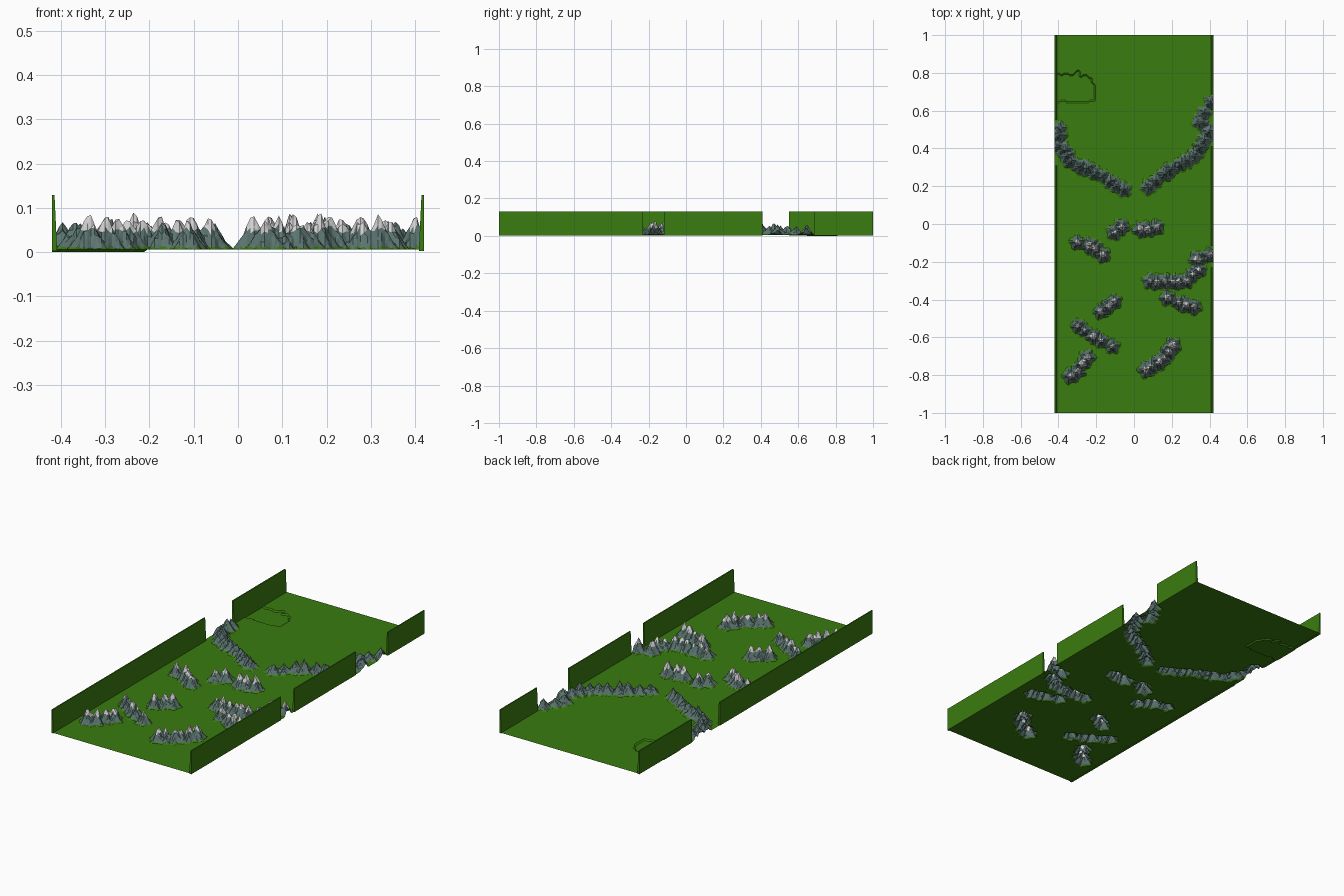
import bpy, bmesh, math, random
from mathutils import Vector, noise

random.seed(4)
default_cube = bpy.data.objects.get("Cube")
if default_cube:
    bpy.data.objects.remove(default_cube, do_unlink=True)

HALF_WIDTH, HALF_LENGTH = 0.42, 1.0
GROUND = 0.006
STEP = 0.008


def make_material(name, colour):
    material = bpy.data.materials.new(name)
    material.use_nodes = True
    material.diffuse_color = (*colour, 1)
    shader = next(n for n in material.node_tree.nodes if n.type == "BSDF_PRINCIPLED")
    shader.inputs["Base Color"].default_value = (*colour, 1)
    shader.inputs["Roughness"].default_value = 0.9
    return material


grass = make_material("grass_green", (0.042, 0.2, 0.005))
rock = make_material("slate_rock", (0.105, 0.175, 0.16))
snow = make_material("snow_white", (0.65, 0.65, 0.65))


def finish(name, bm, materials):
    mesh = bpy.data.meshes.new(name)
    bm.to_mesh(mesh)
    bm.free()
    for material in materials:
        mesh.materials.append(material)
    obj = bpy.data.objects.new(name, mesh)
    bpy.context.collection.objects.link(obj)
    return obj


# Mountain ranges: ridge paths, bare or snow-capped
bare_ranges = [
    [(-0.39, 0.51), (-0.4, 0.42), (-0.33, 0.33), (-0.16, 0.25), (-0.05, 0.18)],
    [(0.08, 0.2), (0.2, 0.29), (0.33, 0.37), (0.4, 0.49)],
    [(0.35, 0.54), (0.4, 0.64)],
]
snowy_ranges = [
    [(-0.1, -0.04), (-0.06, -0.02)],
    [(0.03, -0.03), (0.12, -0.02)],
    [(-0.3, -0.1), (-0.24, -0.11), (-0.16, -0.16)],
    [(0.08, -0.3), (0.2, -0.31), (0.28, -0.3), (0.34, -0.24), (0.34, -0.18), (0.4, -0.17)],
    [(0.18, -0.39), (0.24, -0.42), (0.32, -0.44)],
    [(-0.17, -0.46), (-0.11, -0.41)],
    [(-0.3, -0.54), (-0.22, -0.59)],
    [(-0.17, -0.62), (-0.11, -0.65)],
    [(-0.33, -0.81), (-0.25, -0.71)],
    [(0.06, -0.77), (0.13, -0.73), (0.21, -0.65)],
]


def scatter_peaks(path, low, high, capped):
    """Place peaks at even spacing along a ridge path."""
    peaks = []
    for start, end in zip(path, path[1:]):
        a, b = Vector(start), Vector(end)
        count = max(1, round((b - a).length / 0.045))
        peaks += [a.lerp(b, i / count) for i in range(count)]
    peaks.append(Vector(path[-1]))
    return [(p.x + random.uniform(-0.006, 0.006), p.y + random.uniform(-0.006, 0.006),
             random.uniform(low, high), random.uniform(0.038, 0.046),
             random.uniform(0, math.tau), capped) for p in peaks]


peaks = []
for path in bare_ranges:
    peaks += scatter_peaks(path, 0.05, 0.072, False)
for path in snowy_ranges:
    peaks += scatter_peaks(path, 0.066, 0.092, True)


def in_basin(x, y):
    """Shallow sunken patch with a ragged outline."""
    ragged = 0.022 * noise.noise(Vector((x * 25, y * 25, 3)))
    return x < -0.212 + ragged and abs(y - 0.72 - 0.4 * ragged) < 0.072 + ragged


def terrain_height(x, y):
    """Return height and whether the governing peak has snow."""
    best, capped = 0.0, False
    for px, py, height, radius, phase, has_snow in peaks:
        dx, dy = x - px, y - py
        distance = math.hypot(dx, dy)
        if distance > 0.07:
            continue
        ridge = 1 + 0.16 * math.sin(5 * math.atan2(dy, dx) + phase)
        slope = max(0, 1 - distance / (radius * ridge))
        value = height * slope ** 1.25
        if value > best:
            best, capped = value, has_snow
    if best > 0:
        best *= 1 + 0.3 * noise.noise(Vector((x * 70, y * 70, 0)))
        return GROUND + best * 0.95, capped
    return (0 if in_basin(x, y) else GROUND), False


# Terrain sheet: raised mountains and a sunken basin
bm = bmesh.new()
columns, rows = round(2 * HALF_WIDTH / STEP), round(2 * HALF_LENGTH / STEP)
bmesh.ops.create_grid(bm, x_segments=columns, y_segments=rows, size=1)
snow_verts = set()
for v in bm.verts:
    v.co.x *= HALF_WIDTH
    v.co.y *= HALF_LENGTH
    v.co.z, capped = terrain_height(v.co.x, v.co.y)
    if capped:
        snow_verts.add(v)
bmesh.ops.triangulate(bm, faces=bm.faces[:], quad_method="SHORT_EDGE")
for face in bm.faces:
    centre = face.calc_center_median()
    snow_line = 0.05 + 0.012 * noise.noise(centre * 50)
    if centre.z > snow_line and all(v in snow_verts for v in face.verts):
        face.material_index = 2
    elif centre.z > GROUND + 0.005:
        face.material_index = 1
# Merge the flat ground into large faces
bmesh.ops.dissolve_limit(bm, angle_limit=0.001, verts=bm.verts[:],
                         edges=bm.edges[:], delimit={"MATERIAL"})
bmesh.ops.triangulate(bm, faces=[f for f in bm.faces if len(f.verts) > 4])
finish("terrain", bm, [grass, rock, snow])


# Boundary walls: tapered strips with gaps where ranges cross the edge
def add_wall(name, side, start, end):
    bm = bmesh.new()
    profile = [(0.408, 0.003), (HALF_WIDTH, 0.003), (HALF_WIDTH, 0.129), (0.414, 0.129)]
    face = bm.faces.new([bm.verts.new((side * x, start, z)) for x, z in profile])
    result = bmesh.ops.extrude_face_region(bm, geom=[face])
    for item in result["geom"]:
        if isinstance(item, bmesh.types.BMVert):
            item.co.y = end
    bmesh.ops.recalc_face_normals(bm, faces=bm.faces[:])
    finish(name, bm, [grass])


left_spans = [(-1, -0.23), (-0.117, 0.41), (0.685, 1)]
right_spans = [(-1, 0.31), (0.55, 1)]
for label, side, spans in (("left", 1, left_spans), ("right", -1, right_spans)):
    for number, (start, end) in enumerate(spans, 1):
        add_wall(f"{label}_wall_{number}", side, start, end)
